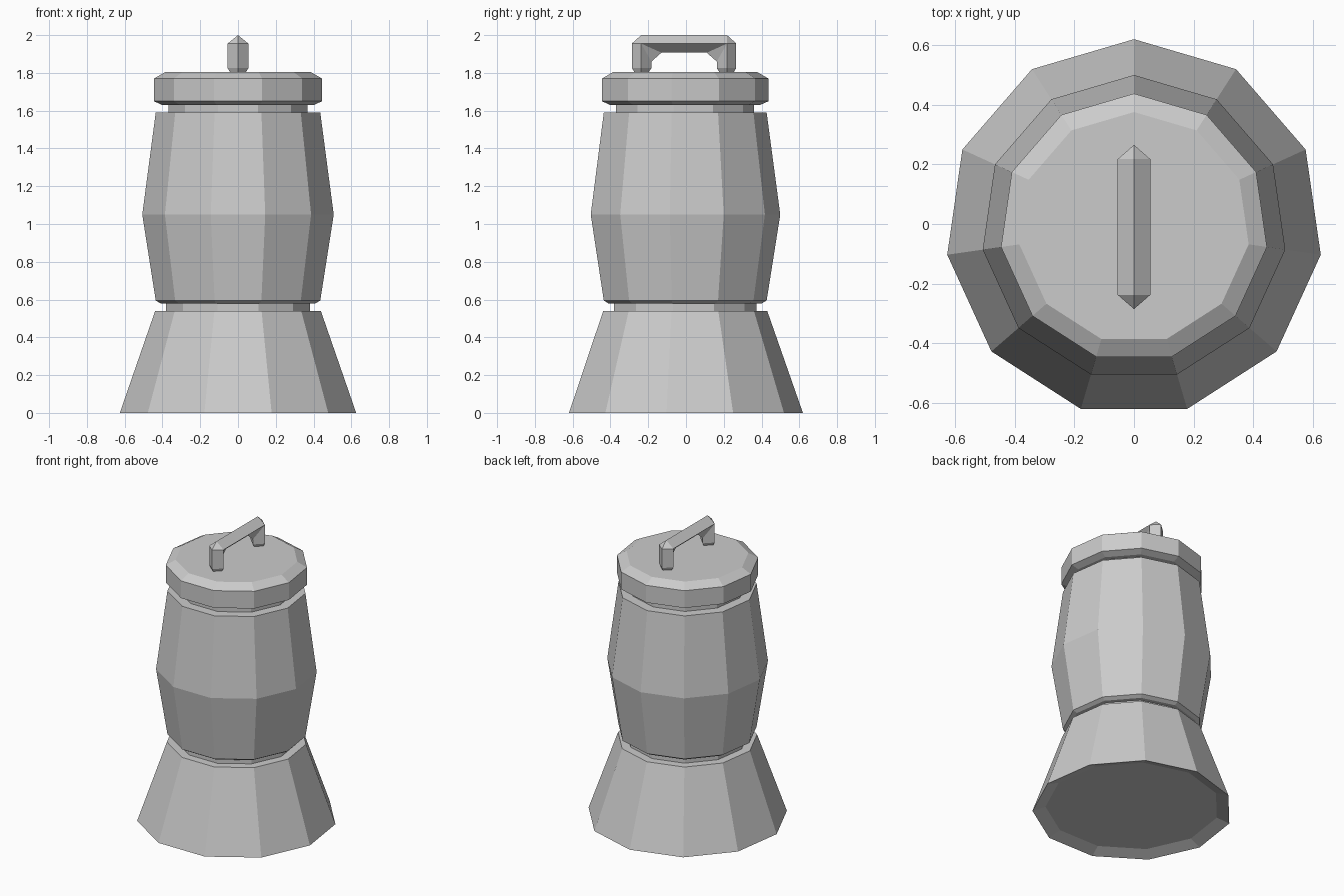
import bpy, bmesh, math

if "Cube" in bpy.data.objects:
    bpy.data.objects.remove(bpy.data.objects["Cube"])

N = 11        # sides of every turned part
CY = -0.013   # axis offset that centres the odd-sided outline


def mesh_object(name, rings, closed_ends=True):
    """Skin a list of equal-length vertex rings into one flat-shaded object."""
    bm = bmesh.new()
    loops = [[bm.verts.new(p) for p in ring] for ring in rings]
    n = len(loops[0])
    for a, b in zip(loops, loops[1:]):
        for i in range(n):
            j = (i + 1) % n
            bm.faces.new((a[i], a[j], b[j], b[i]))
    if closed_ends:
        bm.faces.new(loops[0][::-1])
        bm.faces.new(loops[-1])
    bmesh.ops.recalc_face_normals(bm, faces=bm.faces)
    mesh = bpy.data.meshes.new(name)
    bm.to_mesh(mesh)
    bm.free()
    obj = bpy.data.objects.new(name, mesh)
    bpy.context.collection.objects.link(obj)
    return obj


def turned(name, profile):
    """Eleven-sided lathe of (radius, z) points, one corner facing +y."""
    step = math.tau / N
    return mesh_object(name, [[(r * math.sin(i * step), CY + r * math.cos(i * step), z)
                               for i in range(N)] for r, z in profile])


# Flared base with a shallow recess underneath
turned("base", [(0.55, 0.03), (0.632, 0.0), (0.443, 0.54), (0.37, 0.54)])
# Necks above and below the body
turned("lower_neck", [(0.385, 0.53), (0.385, 0.59)])
turned("upper_neck", [(0.373, 1.58), (0.373, 1.64)])
# Barrel-shaped body
turned("body", [(0.415, 0.58), (0.44, 0.595), (0.512, 1.05), (0.44, 1.59)])
# Lid with chamfered edges
turned("lid", [(0.405, 1.63), (0.45, 1.65), (0.45, 1.77), (0.388, 1.805)])


# Handle: diamond-section bar bent into an arch with chamfered corners
HW, MID, HALF = 0.055, -0.01, 0.227


def handle_ring(side, outer, inner, z_out, z_mid, z_in, hw=HW):
    y = MID + side * HALF
    return [(0, MID + side * outer, z_out), (hw, y, z_mid),
            (0, MID + side * inner, z_in), (-hw, y, z_mid)]


def leg(side):
    return [handle_ring(side, 0.262, 0.19, 1.8, 1.8, 1.8, 0.04),
            handle_ring(side, 0.275, 0.173, 1.825, 1.825, 1.825),
            handle_ring(side, 0.275, 0.173, 1.957, 1.955, 1.86)]


def bend(side):
    return [(0, MID + side * HALF, 2.0), (HW, MID + side * HALF, 1.955),
            (0, MID + side * 0.12, 1.907), (-HW, MID + side * HALF, 1.955)]


handle = mesh_object("handle", leg(-1) + [bend(-1), bend(1)] + leg(1)[::-1])

# Merge the side corners shared by each leg top and bend
bm = bmesh.new()
bm.from_mesh(handle.data)
bmesh.ops.remove_doubles(bm, verts=bm.verts, dist=0.0005)
bmesh.ops.recalc_face_normals(bm, faces=bm.faces)
bm.to_mesh(handle.data)
bm.free()
